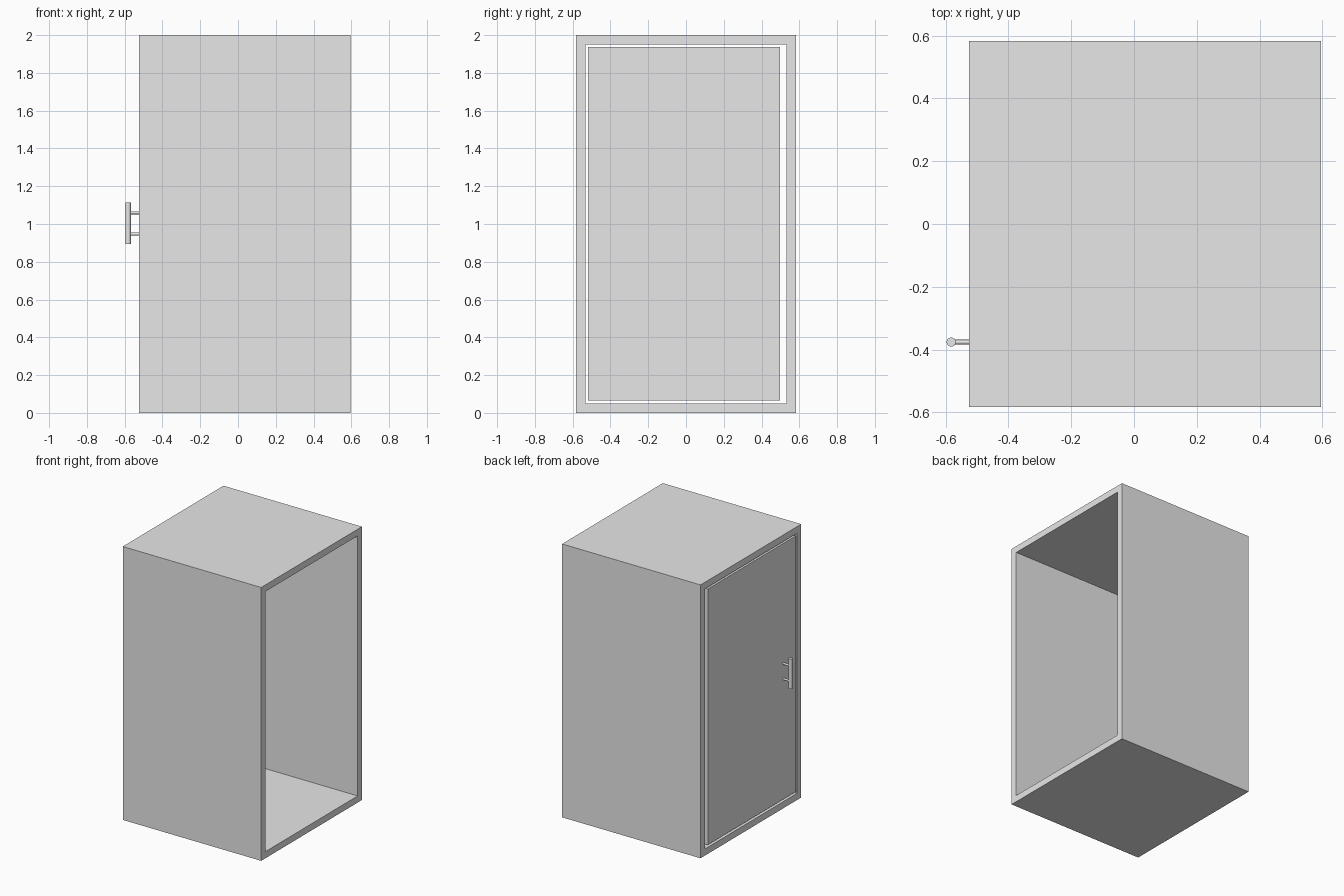
import bpy
import bmesh
from math import radians
from mathutils import Matrix, Vector

cube = bpy.data.objects.get("Cube")
if cube:
    bpy.data.objects.remove(cube, do_unlink=True)

# Single plain colour
grey = bpy.data.materials.new("light grey")
grey.use_nodes = True
colour = (0.8, 0.8, 0.8, 1)
grey.diffuse_color = colour
grey.node_tree.nodes["Principled BSDF"].inputs["Base Color"].default_value = colour


def finish(bm, name):
    bmesh.ops.recalc_face_normals(bm, faces=bm.faces)
    mesh = bpy.data.meshes.new(name)
    bm.to_mesh(mesh)
    bm.free()
    mesh.materials.append(grey)
    obj = bpy.data.objects.new(name, mesh)
    bpy.context.collection.objects.link(obj)
    return obj


def box(name, low, high):
    low, high = Vector(low), Vector(high)
    bm = bmesh.new()
    bmesh.ops.create_cube(bm, size=1)
    bmesh.ops.scale(bm, vec=high - low, verts=bm.verts)
    bmesh.ops.translate(bm, vec=(low + high) / 2, verts=bm.verts)
    return finish(bm, name)


def rod(name, centre, radius, length, turn=0):
    bm = bmesh.new()
    place = Matrix.Translation(centre) @ Matrix.Rotation(radians(turn), 4, "Y")
    bmesh.ops.create_cone(bm, cap_ends=True, segments=32, radius1=radius,
                          radius2=radius, depth=length, matrix=place)
    obj = finish(bm, name)
    bpy.ops.object.select_all(action="DESELECT")
    obj.select_set(True)
    bpy.context.view_layer.objects.active = obj
    bpy.ops.object.shade_smooth_by_angle(angle=radians(35))
    return obj


# Casing: rectangular tube, open at both ends along x
x0, x1, half, height, wall = -0.525, 0.595, 0.582, 2.0, 0.049
bm = bmesh.new()
rings = []
for x in (x0, x1):
    for inset in (0, wall):
        y, low, high = half - inset, inset, height - inset
        rings.append([bm.verts.new((x, *p)) for p in
                      ((-y, low), (y, low), (y, high), (-y, high))])
outer0, inner0, outer1, inner1 = rings
for a, b in ((outer0, inner0), (outer1, inner1), (outer0, outer1), (inner0, inner1)):
    for i in range(4):
        j = (i + 1) % 4
        bm.faces.new((a[i], a[j], b[j], b[i]))
finish(bm, "casing")

# Door, flush with the casing end and set off by a gap
box("door", (x0, -0.519, 0.066), (x0 + 0.05, 0.498, 1.938))

# Pull handle on two posts
bar_x, bar_y, bar_z = -0.582, -0.376, 1.003
rod("handle_bar", (bar_x, bar_y, bar_z), 0.0145, 0.22)
for side, label in ((-1, "lower"), (1, "upper")):
    rod(label + "_handle_post", ((bar_x + x0) / 2, bar_y, bar_z + side * 0.056),
        0.0075, x0 - bar_x, turn=90)
